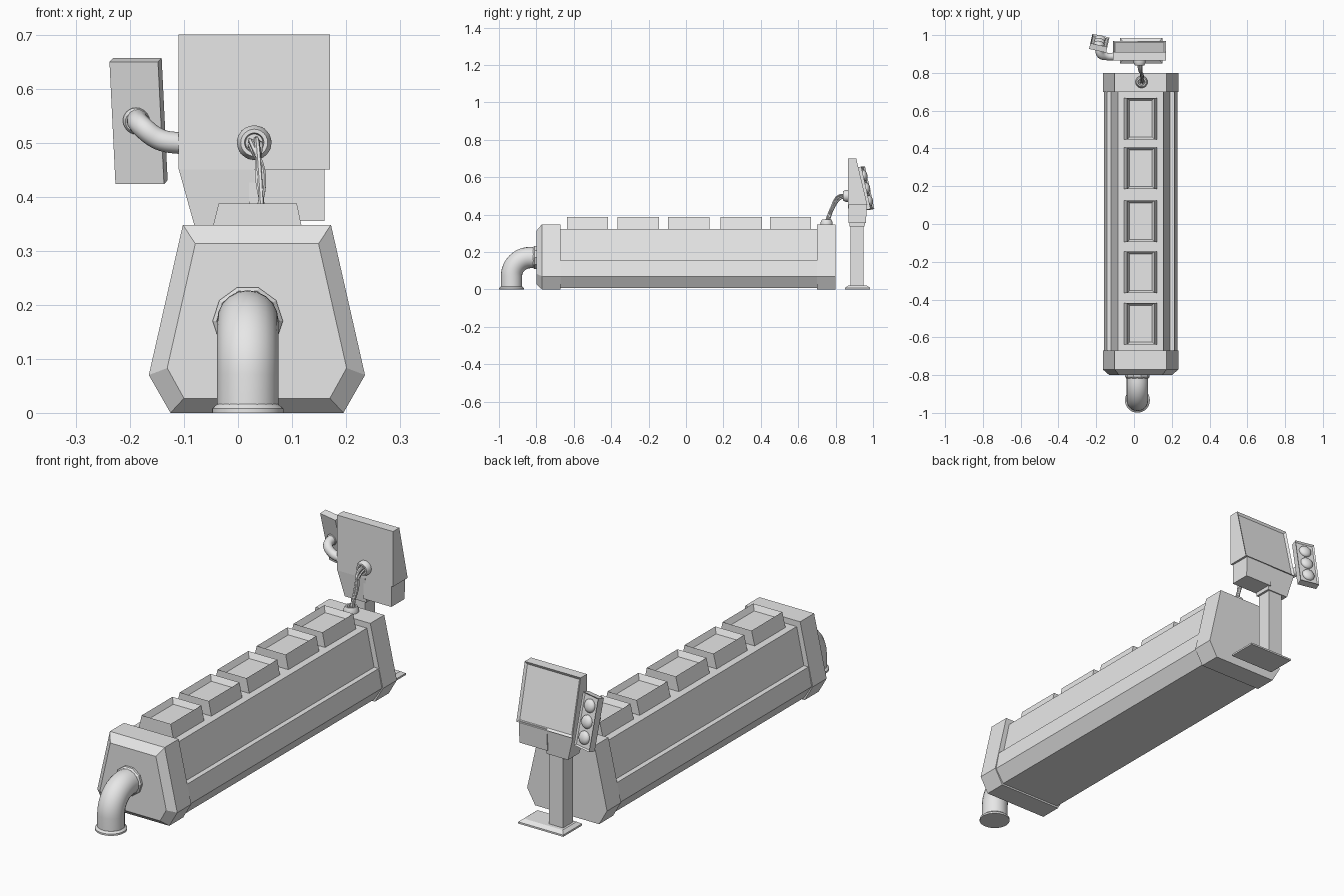
import bpy
import bmesh
import math
from mathutils import Matrix, Vector

cube = bpy.data.objects.get("Cube")
if cube:
    bpy.data.objects.remove(cube, do_unlink=True)

grey = bpy.data.materials.new("light_grey")
grey.use_nodes = True
grey.diffuse_color = (0.8, 0.8, 0.8, 1)
grey.node_tree.nodes["Principled BSDF"].inputs["Base Color"].default_value = (0.8, 0.8, 0.8, 1)

CX = 0.035  # centre line of the long body


def finish(name, bm, smooth=False):
    bmesh.ops.recalc_face_normals(bm, faces=bm.faces)
    mesh = bpy.data.meshes.new(name)
    bm.to_mesh(mesh)
    bm.free()
    obj = bpy.data.objects.new(name, mesh)
    bpy.context.collection.objects.link(obj)
    mesh.materials.append(grey)
    if smooth:
        activate(obj)
        bpy.ops.object.shade_smooth_by_angle(angle=math.radians(40))
    return obj


def activate(obj):
    bpy.ops.object.select_all(action="DESELECT")
    obj.select_set(True)
    bpy.context.view_layer.objects.active = obj


def loft(rings):
    """Closed solid through rings with equal point counts."""
    bm = bmesh.new()
    loops = [[bm.verts.new(p) for p in ring] for ring in rings]
    n = len(loops[0])
    for a, b in zip(loops, loops[1:]):
        for i in range(n):
            j = (i + 1) % n
            bm.faces.new((a[i], a[j], b[j], b[i]))
    bm.faces.new(loops[0])
    bm.faces.new(loops[-1])
    bmesh.ops.recalc_face_normals(bm, faces=bm.faces)
    return bm


def rect(x0, x1, y0, y1, z):
    return [(x0, y0, z), (x1, y0, z), (x1, y1, z), (x0, y1, z)]


def section(half, y):
    """Mirror a half profile (half width, z) about the body centre line."""
    right = [(CX + w, y, z) for w, z in half]
    left = [(CX - w, y, z) for w, z in reversed(half)]
    return right + left


def inset_face(bm, direction, width, depth):
    bm.normal_update()
    d = Vector(direction)
    face = max(bm.faces, key=lambda f: f.normal.dot(d))
    bmesh.ops.inset_region(bm, faces=[face], thickness=width)
    bmesh.ops.translate(bm, verts=face.verts, vec=-face.normal * depth)


def disc(name, base, axis, profile, sides=24):
    """Round solid from (radius, distance along axis) pairs."""
    m = Vector(axis).to_track_quat("Z", "Y").to_matrix()
    rings = []
    for r, h in profile:
        rings.append([Vector(base) + m @ Vector((r * math.cos(t), r * math.sin(t), h))
                      for t in (2 * math.pi * i / sides for i in range(sides))])
    return finish(name, loft(rings), sides > 12)


def tube(name, points, radius, sides=4, spline_type="BEZIER"):
    curve = bpy.data.curves.new(name, "CURVE")
    curve.dimensions = "3D"
    curve.bevel_depth = radius
    curve.bevel_resolution = sides
    curve.use_fill_caps = True
    curve.resolution_u = 8
    s = curve.splines.new(spline_type)
    if spline_type == "BEZIER":
        s.bezier_points.add(len(points) - 1)
        for bp, p in zip(s.bezier_points, points):
            bp.co = p
            bp.handle_left_type = bp.handle_right_type = "AUTO"
    else:
        s.points.add(len(points) - 1)
        for sp, p in zip(s.points, points):
            sp.co = (*p, 1)
    obj = bpy.data.objects.new(name, curve)
    bpy.context.collection.objects.link(obj)
    curve.materials.append(grey)
    activate(obj)
    bpy.ops.object.convert(target="MESH")
    bpy.ops.object.shade_smooth_by_angle(angle=math.radians(40))


# Long body with a ledge on each side, and the two end caps
body = [(0.155, 0.008), (0.195, 0.07), (0.179, 0.155), (0.156, 0.155), (0.12, 0.322)]
cap = [(0.16, 0), (0.2, 0.07), (0.137, 0.348)]
cap_inner = [(0.135, 0.027), (0.166, 0.083), (0.114, 0.313)]
finish("body", loft([section(body, -0.69), section(body, 0.72)]))
finish("front_cap", loft([section(cap_inner, -0.8), section(cap, -0.77), section(cap, -0.67)]))
finish("back_cap", loft([section(cap, 0.7), section(cap, 0.8)]))

# Row of open trays on top
for i, y in enumerate((-0.527, -0.255, 0.015, 0.295, 0.558)):
    bm = loft([rect(-0.055, 0.125, y - 0.11, y + 0.11, 0.31),
               rect(-0.036, 0.109, y - 0.11, y + 0.11, 0.387)])
    inset_face(bm, (0, 0, 1), 0.019, 0.025)
    finish(f"tray_{i + 1}", bm)

# Elbow pipe at the front
px, py, pz, bend = 0.018, -0.933, 0.17, 0.1
path = [(px, py, 0.004)]
for i in range(13):
    t = math.pi / 2 * i / 12
    path.append((px, py + bend * (1 - math.cos(t)), pz - bend + bend * math.sin(t)))
path.append((px, -0.79, pz))
tube("elbow_pipe", path, 0.057, 8, "POLY")
disc("pipe_foot", (px, py, 0), (0, 0, 1), [(0.066, 0), (0.066, 0.008), (0.057, 0.016)], 32)
disc("pipe_collar", (px, -0.79, pz), (0, -1, 0), [(0.065, 0), (0.065, 0.02), (0.058, 0.028)], 10)

# Control stand: foot plate, post, lower housing, screen
finish("stand_foot", loft([rect(-0.075, 0.15, 0.85, 0.985, 0),
                           rect(-0.075, 0.15, 0.85, 0.985, 0.008),
                           rect(-0.06, 0.135, 0.868, 0.967, 0.02)]))
finish("stand_post", loft([rect(-0.05, 0.02, 0.88, 0.95, 0.01),
                           rect(-0.05, 0.02, 0.88, 0.95, 0.37)]))
finish("housing_left", loft([rect(0.02, 0.16, 0.868, 0.962, 0.355),
                             rect(0.02, 0.16, 0.868, 0.967, 0.455)]))
finish("housing_right", loft([rect(-0.078, 0.03, 0.875, 0.955, 0.337),
                              rect(-0.11, 0.03, 0.866, 0.965, 0.452)]))
side = [(0.865, 0.45), (0.865, 0.7), (0.91, 0.7), (0.97, 0.45)]
bm = loft([[(x, y, z) for y, z in side] for x in (-0.11, 0.17)])
inset_face(bm, (0, 1, 0.2), 0.014, 0.008)
finish("screen", bm)

# Cable bundle from the back cap to the screen, with its collars
collar = [(0.032, 0), (0.032, 0.012), (0.025, 0.026), (0.018, 0.026), (0.016, 0.012)]
disc("cable_collar_low", (0.04, 0.752, 0.347), (0, 0, 1), collar)
disc("cable_collar_high", (0.03, 0.866, 0.5), (0, -1, 0), collar)
for i in range(5):
    a = 2 * math.pi * i / 5
    dx, dy = 0.01 * math.cos(a), 0.008 * math.sin(a)
    tube(f"cable_{i + 1}", [(0.042 + dx, 0.752 + dy, 0.355),
                            (0.042 - dx * 0.6, 0.785 + dy, 0.44),
                            (0.033 + dx * 0.8, 0.82 + dy, 0.492 - dy),
                            (0.03 + dx, 0.862, 0.5 - dy)], 0.005, 1)

# Signal light on a curved arm
across = Vector((0.09, -0.02, 0)).normalized()
up = Vector((-0.014, -0.05, 0.23))
up = (up - across * up.dot(across)).normalized()
out = up.cross(across)
centre = Vector((-0.184, 0.957, 0.54))
frame = Matrix.Translation(centre) @ Matrix((across, out, up)).transposed().to_4x4()
bm = loft([rect(-0.046, 0.046, -0.016, 0.016, z) for z in (-0.116, 0.116)])
inset_face(bm, (0, 1, 0), 0.008, 0.008)
bm.transform(frame)
finish("signal_box", bm)
for i in (-1, 0, 1):
    bm = bmesh.new()
    bmesh.ops.create_uvsphere(bm, u_segments=20, v_segments=12, radius=0.029)
    bm.transform(frame @ Matrix.Translation((0, 0.01, i * 0.069)) @ Matrix.Diagonal((1, 0.6, 1, 1)))
    finish(f"signal_lens_{i + 2}", bm, True)
tube("signal_arm", [(-0.1, 0.887, 0.498), (-0.145, 0.887, 0.506),
                    (-0.178, 0.897, 0.53), (-0.187, 0.945, 0.545)], 0.02, 4)
disc("arm_collar", frame @ Vector((0, -0.014, 0.004)), -out,
     [(0.025, 0), (0.025, 0.006), (0.019, 0.012)])
